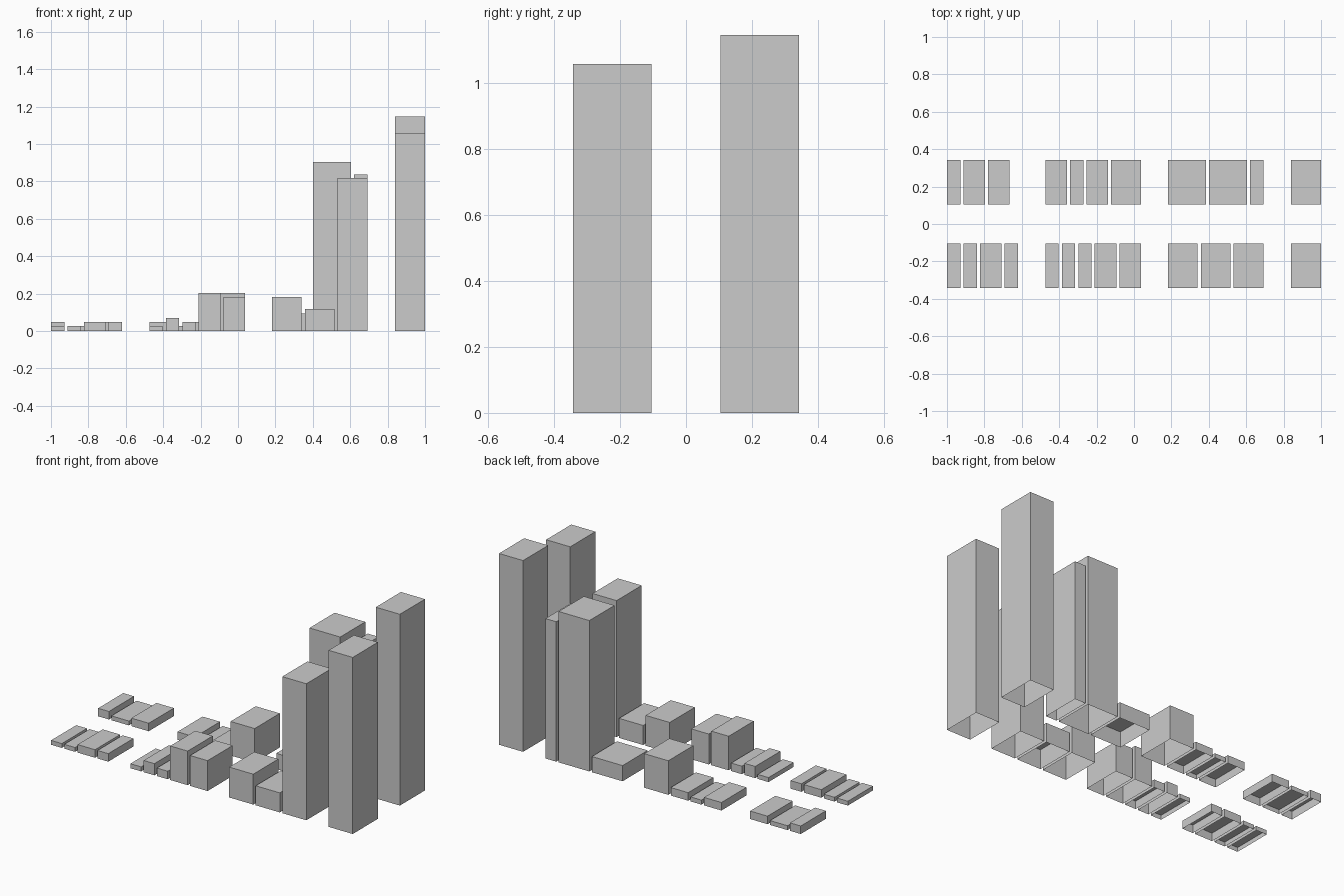
import bpy, bmesh

if "Cube" in bpy.data.objects:
    bpy.data.objects.remove(bpy.data.objects["Cube"])

UNIT, GAP = 0.044, 0.0165        # lot module and gap between neighbouring blocks
Y_IN, Y_OUT = 0.104, 0.342       # depth range of each row
STARTS = {"low": -1.0, "small": -0.474, "mixed": 0.181, "tower": 0.8405}

# per row and group: (width in modules, height)
BACK = {
    "low": [(2, 0.048), (3, 0.026), (3, 0.048)],
    "small": [(3, 0.048), (2, 0.027), (3, 0.048), (4, 0.204)],
    "mixed": [(5, 0.094), (5, 0.904), (2, 0.838)],
    "tower": [(4, 1.146)],
}
FRONT = {
    "low": [(2, 0.026), (2, 0.026), (3, 0.048), (2, 0.048)],
    "small": [(2, 0.027), (2, 0.07), (2, 0.048), (3, 0.204), (3, 0.182)],
    "mixed": [(4, 0.182), (4, 0.117), (4, 0.818)],
    "tower": [(4, 1.058)],
}


def open_block(name, x0, x1, y0, y1, h):
    """Box standing on z = 0 with no underside."""
    bm = bmesh.new()
    bmesh.ops.create_cube(bm, size=1)
    bottom = [f for f in bm.faces if f.normal.z < -0.5]
    bmesh.ops.delete(bm, geom=bottom, context='FACES_ONLY')
    for v in bm.verts:
        v.co.x = (x0 + x1) / 2 + v.co.x * (x1 - x0)
        v.co.y = (y0 + y1) / 2 + v.co.y * (y1 - y0)
        v.co.z = (v.co.z + 0.5) * h
    mesh = bpy.data.meshes.new(name)
    bm.to_mesh(mesh)
    bm.free()
    bpy.context.collection.objects.link(bpy.data.objects.new(name, mesh))


# Lay each group out from its start, left to right
for row, groups, y0, y1 in (("back", BACK, Y_IN, Y_OUT),
                            ("front", FRONT, -Y_OUT, -Y_IN)):
    for group, blocks in groups.items():
        x = STARTS[group]
        for i, (w, h) in enumerate(blocks, 1):
            open_block(f"{row}_{group}_block_{i}", x, x + w * UNIT - GAP, y0, y1, h)
            x += w * UNIT
